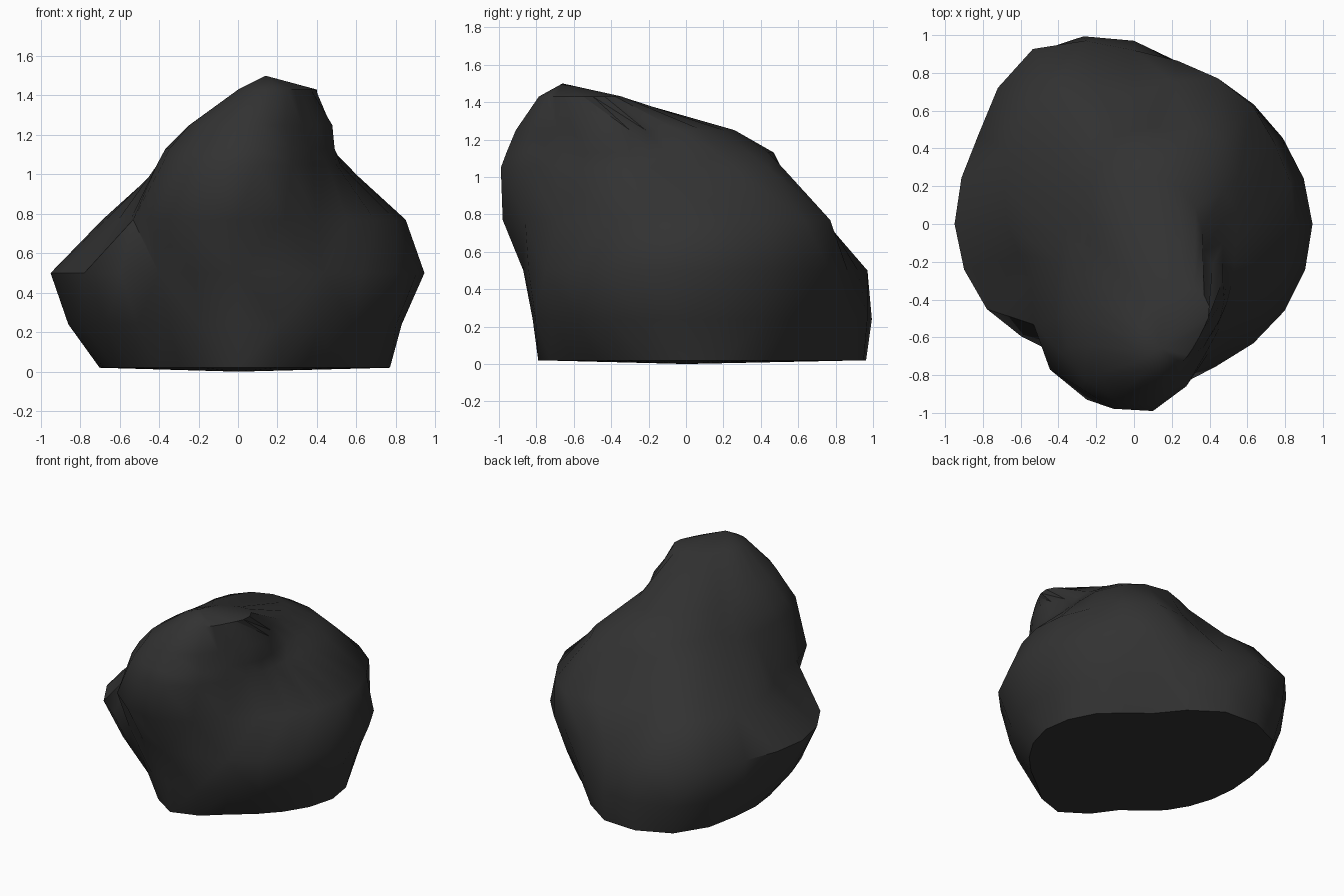
import bpy, bmesh
from math import sin, cos, pi

if "Cube" in bpy.data.objects:
    bpy.data.objects.remove(bpy.data.objects["Cube"])

# Contour rings: (centre x, centre y, height, radii every 30 degrees from +x)
RINGS = [
    (0, 0, 0.02, (.77, .75, .72, .95, .99, .79, .68, .62, .59, .79, .69, .71)),
    (0, 0, 0.24, (.83, .82, .82, .97, 1.05, .90, .86, .77, .70, .82, .83, .83)),
    (0, 0, 0.50, (.945, .91, .89, .92, 1.07, .95, .95, .90, .80, .87, .87, .92)),
    (0, 0, 0.77, (.85, .86, .89, .69, .85, .76, .67, .63, .89, .98, .79, .80)),
    (.1, -.2, 1.05, (.43, .52, .74, .71, .67, .53, .49, .59, .77, .79, .56, .46)),
    (.1, -.2, 1.13, (.37, .43, .62, .67, .58, .46, .45, .54, .72, .76, .53, .45)),
    (.1, -.3, 1.25, (.37, .31, .45, .56, .46, .33, .32, .40, .57, .61, .45, .41)),
    (.20, -.55, 1.43, (.17, .23, .24, .18, .16, .15, .18, .23, .26, .22, .17, .15)),
]
SIDES = 24


def radius(table, i):
    """Even steps read the table, odd steps are rounded in between."""
    k = i // 2
    if i % 2 == 0:
        return table[k]
    a, b, c, d = (table[(k + j) % 12] for j in (-1, 0, 1, 2))
    return (9 * (b + c) - a - d) / 16


# Boulder: loft the rings, close the crown and the flat base
bm = bmesh.new()
rows = []
for cx, cy, z, table in RINGS:
    row = []
    for i in range(SIDES):
        r, t = radius(table, i), 2 * pi * i / SIDES
        row.append(bm.verts.new((cx + r * cos(t), cy + r * sin(t), z)))
    rows.append(row)
for low, high in zip(rows, rows[1:]):
    for i in range(SIDES):
        j = (i + 1) % SIDES
        bm.faces.new((low[i], low[j], high[j], high[i]))
peak = bm.verts.new((.14, -.66, 1.5))
base = bm.verts.new((0, 0, 0))
for i in range(SIDES):
    j = (i + 1) % SIDES
    bm.faces.new((rows[-1][i], rows[-1][j], peak))
    bm.faces.new((rows[0][j], rows[0][i], base))
bmesh.ops.triangulate(bm, faces=bm.faces[:])
bmesh.ops.recalc_face_normals(bm, faces=bm.faces[:])
mesh = bpy.data.meshes.new("boulder")
bm.to_mesh(mesh)
bm.free()
rock = bpy.data.objects.new("boulder", mesh)
bpy.context.collection.objects.link(rock)

# Dark stone colour
stone = bpy.data.materials.new("dark_stone")
stone.diffuse_color = (.032, .032, .032, 1)
stone.use_nodes = True
stone.node_tree.nodes["Principled BSDF"].inputs["Base Color"].default_value = stone.diffuse_color
mesh.materials.append(stone)

# Smooth faces with sharp broken edges
bpy.context.view_layer.objects.active = rock
rock.select_set(True)
bpy.ops.object.shade_smooth_by_angle(angle=pi / 4)
